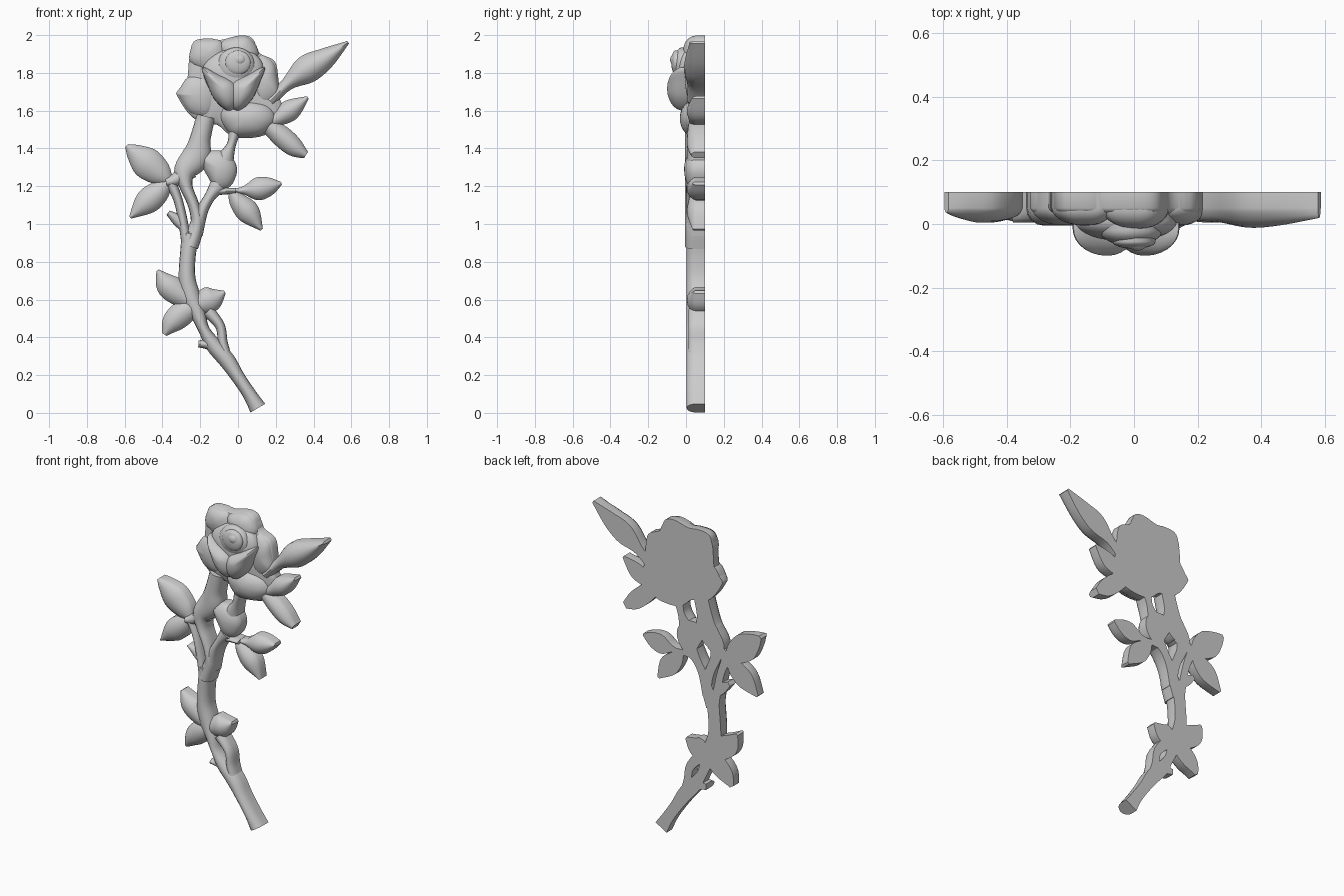
import bpy, bmesh, math

BACK = 0.1   # flat back plane shared by every part


def spline(pts, steps, closed=False):
    """Catmull-Rom through tuples of any length."""
    n, out = len(pts), []
    for i in range(n if closed else n - 1):
        if closed:
            q = [pts[(i + k) % n] for k in (-1, 0, 1, 2)]
        else:
            q = [pts[min(max(i + k, 0), n - 1)] for k in (-1, 0, 1, 2)]
        for s in range(steps):
            t = s / steps
            out.append([0.5 * (2 * b + (c - a) * t + (2 * a - 5 * b + 4 * c - d) * t * t
                               + (3 * b - a - 3 * c + d) * t ** 3) for a, b, c, d in zip(*q)])
    if not closed:
        out.append(list(pts[-1]))
    return out


def skin(name, rings):
    """Bridge closed rings and cap both ends."""
    bm = bmesh.new()
    vr = [[bm.verts.new(p) for p in r] for r in rings]
    n = len(vr[0])
    for a, b in zip(vr, vr[1:]):
        for i in range(n):
            bm.faces.new((a[i], a[(i + 1) % n], b[(i + 1) % n], b[i]))
    bm.faces.new(vr[0])
    bm.faces.new(vr[-1])
    bmesh.ops.recalc_face_normals(bm, faces=bm.faces)
    me = bpy.data.meshes.new(name)
    bm.to_mesh(me)
    bm.free()
    ob = bpy.data.objects.new(name, me)
    bpy.context.collection.objects.link(ob)
    bpy.ops.object.select_all(action='DESELECT')
    ob.select_set(True)
    bpy.context.view_layer.objects.active = ob
    bpy.ops.object.shade_smooth_by_angle(angle=math.radians(42))


def strand(name, path, front=0.0, rim=0.045, taper=0.0, ridge=1.0):
    """Flat-backed sweep along (x, z, half width) points; taper sinks thin places."""
    p = spline(path, 5)
    wmax = max(q[2] for q in p)
    rings = []
    for i, (x, z, w) in enumerate(p):
        w = max(w, 0.004)
        a, b = p[max(i - 1, 0)], p[min(i + 1, len(p) - 1)]
        l = math.hypot(b[0] - a[0], b[1] - a[1])
        nx, nz = -(b[1] - a[1]) / l, (b[0] - a[0]) / l
        top = front + taper * (1 - w / wmax)
        sec = [(-1, BACK)]
        for k in range(9):
            u = -math.cos(math.pi * k / 8)
            sec.append((u, rim + (top - rim) * (1 - abs(u) ** 2) ** (0.5 * ridge)))
        sec.append((1, BACK))
        rings.append([(x + nx * w * u, y, z + nz * w * u) for u, y in sec])
    skin(name, rings)


def dome(name, outline, rim, front, centre=None):
    """Flat-backed pad with a closed outline, vertical rim and rounded front."""
    o = spline(outline, 4, True)
    cx, cz = centre or (sum(q[0] for q in o) / len(o), sum(q[1] for q in o) / len(o))
    prof = [(1, BACK)]
    for k in range(8):
        a = k / 7 * math.radians(86)
        prof.append((math.cos(a), rim + (front - rim) * math.sin(a)))
    skin(name, [[(cx + (x - cx) * s, y, cz + (z - cz) * s) for x, z in o] for s, y in prof])


# stems and branches
strand("main_stem", [(.105, .025, .045), (.06, .1, .036), (0, .19, .036), (-.06, .28, .044),
                     (-.13, .36, .042), (-.18, .44, .03), (-.21, .52, .04), (-.25, .62, .05),
                     (-.27, .72, .044), (-.265, .84, .042), (-.25, .95, .048)], .003, .055)
strand("side_stem", [(-.06, .29, .03), (-.08, .37, .026), (-.095, .46, .026), (-.16, .54, .035)], .012, .055)
strand("left_branch", [(-.265, .85, .03), (-.285, .98, .026), (-.315, 1.12, .024), (-.36, 1.23, .03)], .01, .055)
strand("sepal_branch", [(-.25, .88, .04), (-.215, 1.0, .036), (-.235, 1.1, .03), (-.275, 1.2, .035),
                        (-.28, 1.28, .06), (-.22, 1.36, .075), (-.2, 1.45, .055), (-.17, 1.57, .05)], -.005, .05)
strand("left_twig", [(-.38, 1.22, .025), (-.33, 1.235, .035), (-.25, 1.29, .05)], .005, .05)
strand("hip_branch", [(-.23, .95, .045), (-.19, 1.07, .032), (-.145, 1.15, .03), (-.1, 1.21, .05)], .0, .05)
strand("upper_branch", [(-.07, 1.34, .05), (-.035, 1.42, .024), (-.015, 1.5, .035)], .005, .05)
strand("right_twig", [(-.13, 1.18, .03), (-.06, 1.175, .018), (-.01, 1.175, .015)], .01, .05)
dome("rose_hip", [(-.16, 1.25), (-.11, 1.18), (-.04, 1.2), (-.005, 1.28), (-.03, 1.35),
                  (-.1, 1.39), (-.2, 1.37), (-.19, 1.31)], .05, -.01)
strand("lower_thorn", [(-.09, .33, .04), (-.15, .36, .028), (-.21, .365, .018)], .015, .055)
strand("upper_thorn", [(-.28, .97, .02), (-.32, 1.02, .03), (-.37, 1.06, .014)], .02, .055)

# leaves, each from base to tip with half widths
leaves = {
    "top_right_bud_leaf": [(.17, 1.65, .03), (.26, 1.74, .035), (.36, 1.815, .074), (.46, 1.875, .058), (.583, 1.962, .008)],
    "bloom_right_upper_leaf": [(.13, 1.53, .03), (.2, 1.555, .04), (.28, 1.605, .056), (.37, 1.67, .008)],
    "bloom_right_lower_leaf": [(.14, 1.54, .04), (.23, 1.465, .056), (.3, 1.405, .05), (.36, 1.365, .02)],
    "left_upper_leaf": [(-.36, 1.22, .02), (-.41, 1.265, .065), (-.485, 1.325, .083), (-.55, 1.38, .048), (-.59, 1.415, .01)],
    "left_lower_leaf": [(-.36, 1.23, .02), (-.42, 1.17, .06), (-.49, 1.11, .064), (-.57, 1.035, .008)],
    "mid_right_upper_leaf": [(-.02, 1.175, .012), (.03, 1.178, .022), (.1, 1.185, .06), (.17, 1.2, .048), (.23, 1.215, .008)],
    "mid_right_lower_leaf": [(-.04, 1.18, .015), (0, 1.12, .048), (.06, 1.055, .06), (.125, .97, .008)],
    "low_left_upper_leaf": [(-.24, .58, .04), (-.32, .635, .065), (-.38, .685, .06), (-.425, .755, .008)],
    "low_left_lower_leaf": [(-.22, .57, .045), (-.29, .53, .066), (-.35, .475, .056), (-.39, .415, .014)],
    "low_right_leaf": [(-.22, .57, .05), (-.16, .595, .07), (-.12, .61, .055), (-.07, .64, .008)],
}
for name, path in leaves.items():
    front = -.012 if "bud" in name else .004
    strand(name, path, front, .05, .035, 1.5)

# bloom silhouette
dome("bloom_base", [(-.26, 1.86), (-.235, 1.965), (-.15, 1.982), (-.09, 1.975), (.01, 1.998), (.077, 1.982),
                    (.114, 1.905), (.193, 1.863), (.214, 1.767), (.22, 1.67), (.235, 1.62), (.22, 1.55),
                    (.14, 1.47), (.01, 1.455), (-.055, 1.48), (-.11, 1.525), (-.18, 1.53), (-.257, 1.58),
                    (-.32, 1.675), (-.32, 1.705), (-.27, 1.767)], .05, .005, (-.03, 1.73))

# outer petals overlapping the base: outline and front depth
petals = {
    "top_left_petal": ([(-.255, 1.86), (-.23, 1.96), (-.15, 1.978), (-.08, 1.96), (-.06, 1.85), (-.15, 1.8)], -.005),
    "top_petal": ([(-.1, 1.95), (0, 1.994), (.07, 1.98), (.11, 1.9), (.06, 1.84), (-.06, 1.84)], -.015),
    "right_petal": ([(.1, 1.89), (.185, 1.86), (.21, 1.767), (.215, 1.67), (.12, 1.63), (.06, 1.75)], -.005),
    "left_petal": ([(-.26, 1.78), (-.315, 1.7), (-.31, 1.67), (-.25, 1.585), (-.15, 1.57), (-.1, 1.68), (-.15, 1.78)], -.005),
    "bottom_petal": ([(-.1, 1.57), (-.05, 1.485), (.01, 1.46), (.13, 1.475), (.2, 1.55), (.16, 1.63), (.02, 1.66), (-.07, 1.64)], -.033),
}
for name, (outline, front) in petals.items():
    dome(name, outline, .05, front)

# central cup, bud and the two front petals
dome("bloom_cup", [(-.185, 1.83), (-.165, 1.74), (-.11, 1.65), (-.025, 1.6), (.06, 1.65), (.115, 1.74),
                   (.135, 1.83), (.09, 1.9), (-.01, 1.93), (-.12, 1.9)], .01, -.055)
front_petal = [(-.165, .08), (-.08, .045), (0, .005), (.03, -.05), (.02, -.12), (-.03, -.15), (-.1, -.09), (-.145, .01)]
for side, sx in (("left", 1), ("right", -1)):
    dome("front_petal_" + side, [(-.025 + sx * x, 1.75 + z) for x, z in front_petal], -.015, -.1)
for name, x, z, r, depth in (("bud_outer", -.01, 1.84, .1, -.068), ("bud_middle", 0, 1.855, .068, -.078),
                             ("bud_core", .01, 1.87, .035, -.084)):
    ring = [(x + r * math.cos(k * math.pi / 4), z + .95 * r * math.sin(k * math.pi / 4)) for k in range(8)]
    dome(name, ring, -.02 if r > .08 else -.055, depth)
